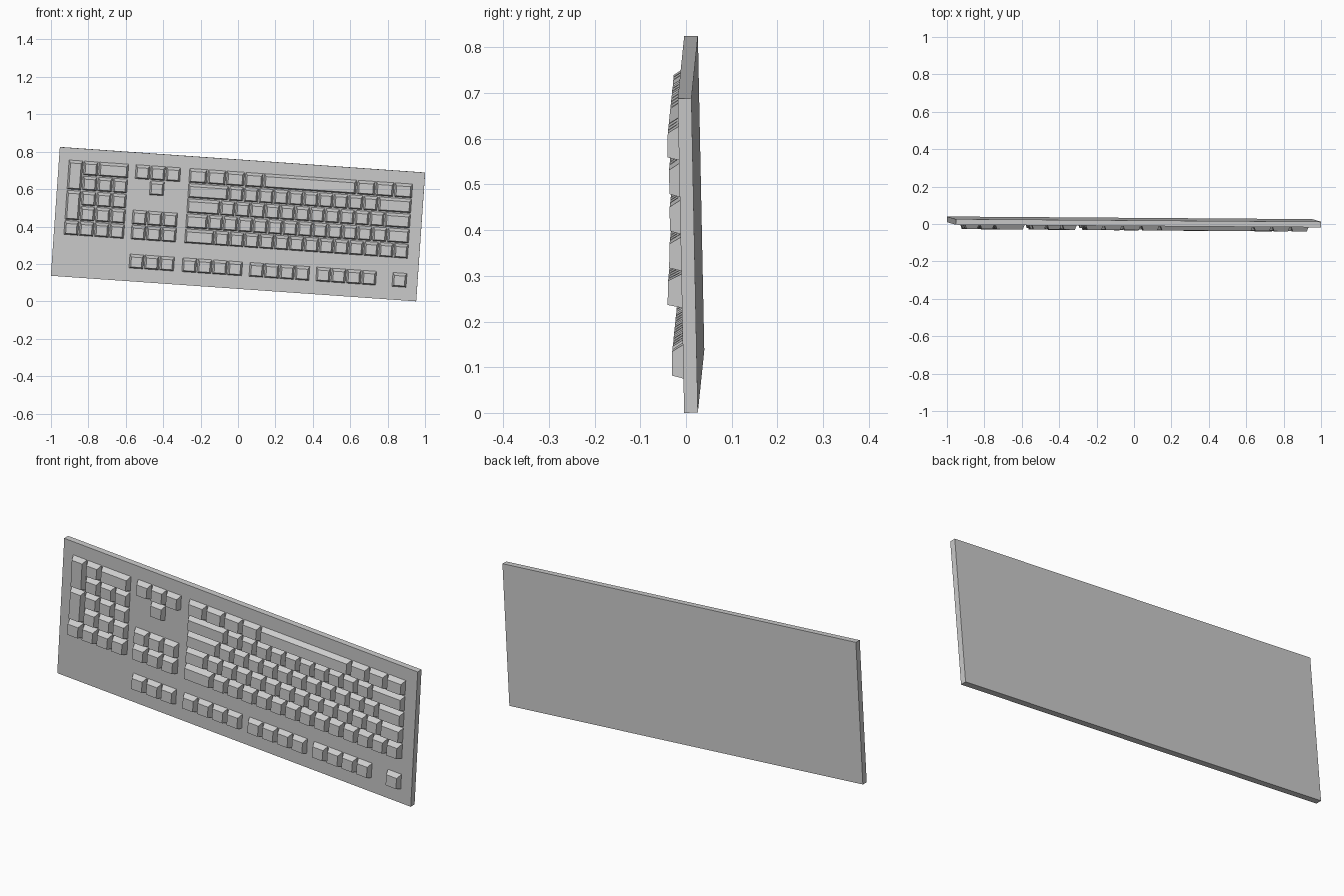
import bpy, bmesh
from mathutils import Matrix, Vector

if "Cube" in bpy.data.objects:
    bpy.data.objects.remove(bpy.data.objects["Cube"])

# Leaning frame of the board: across, up the face, outward from the face
U = Vector((0.9975, -0.0072, -0.0698)).normalized()
V = Vector((0.0698, -0.0203, 0.9975))
V = (V - U * V.dot(U)).normalized()
N = U.cross(V)
FRAME = Matrix.Translation((0, -0.004, 0.4125)) @ Matrix((U, V, N)).transposed().to_4x4()

W, H, T = 1.958, 0.690, 0.030
PITCH = 0.081                    # row spacing
TOP = 0.283                      # upper edge of the first row
GAP = 0.0025
# (height at lower edge, height at upper edge) for rows from the top, last is function row
ROWS = [(0.026, 0.024), (0.023, 0.023), (0.024, 0.023), (0.027, 0.025), (0.032, 0.030), (0.026, 0.024)]


def frustum(bm, base, top):
    """Six-sided block from rectangle base to rectangle top (a0, a1, b0, b1, h0, h1)."""
    rings = []
    for a0, a1, b0, b1, h0, h1 in (base, top):
        rings.append([bm.verts.new(p) for p in
                      ((a0, b0, h0), (a1, b0, h0), (a1, b1, h1), (a0, b1, h1))])
    lo, hi = rings
    bm.faces.new(lo[::-1])
    bm.faces.new(hi)
    for i in range(4):
        j = (i + 1) % 4
        bm.faces.new((lo[i], lo[j], hi[j], hi[i]))


def key(bm, a0, a1, row, span=1):
    """One tapered key cap; row 5 is the separate function row."""
    b1 = TOP - row * PITCH if row < 5 else -0.196
    b0 = b1 - span * PITCH
    a0, a1, b0, b1 = a0 + GAP, a1 - GAP, b0 + GAP, b1 - GAP
    low, high = ROWS[row + span - 1][0], ROWS[row][1]
    frustum(bm, (a0, a1, b0, b1, -0.002, -0.002),
            (a0 + 0.010, a1 - 0.010, b0 + 0.007, b1 - 0.016, low, high))


def run(bm, right, unit, row, widths):
    """Row of keys laid from the right edge towards the left."""
    for w in widths:
        key(bm, right - w * unit, right, row)
        right -= w * unit


def finish(name, bm):
    bmesh.ops.recalc_face_normals(bm, faces=bm.faces)
    mesh = bpy.data.meshes.new(name)
    bm.to_mesh(mesh)
    bm.free()
    obj = bpy.data.objects.new(name, mesh)
    bpy.context.collection.objects.link(obj)
    obj.matrix_world = FRAME


# Base plate
bm = bmesh.new()
rect = (-W / 2, W / 2, -H / 2, H / 2)
frustum(bm, rect + (-T, -T), rect + (0, 0))
finish("base_plate", bm)

# Main typing block, 15 units wide
bm = bmesh.new()
layout = [
    [1.25] * 3 + [6.25] + [1.25] * 4,
    [2.25] + [1] * 10 + [2.75],
    [1.75] + [1] * 11 + [2.25],
    [1.5] + [1] * 12 + [1.5],
    [1] * 13 + [2],
]
for row, widths in enumerate(layout):
    run(bm, 0.920, 1.201 / 15, row, widths)
finish("main_keys", bm)

# Navigation block and arrow keys
bm = bmesh.new()
for row in (0, 3, 4):
    run(bm, -0.323, 0.082, row, [1] * 3)
key(bm, -0.487, -0.405, 1)
finish("navigation_keys", bm)

# Number pad with two double-height keys and one double-width key
bm = bmesh.new()
run(bm, -0.602, 0.0815, 0, [2, 1])
for row in (1, 2, 3):
    run(bm, -0.602, 0.0815, row, [1] * 3)
run(bm, -0.602, 0.0815, 4, [1] * 4)
for row in (0, 2):
    key(bm, -0.928, -0.8465, row, span=2)
finish("number_pad_keys", bm)

# Function row groups along the lower edge
bm = bmesh.new()
for right, count in ((0.923, 1), (0.760, 4), (0.402, 4), (0.042, 4), (-0.323, 3)):
    run(bm, right, 0.0818, 5, [1] * count)
finish("function_keys", bm)
